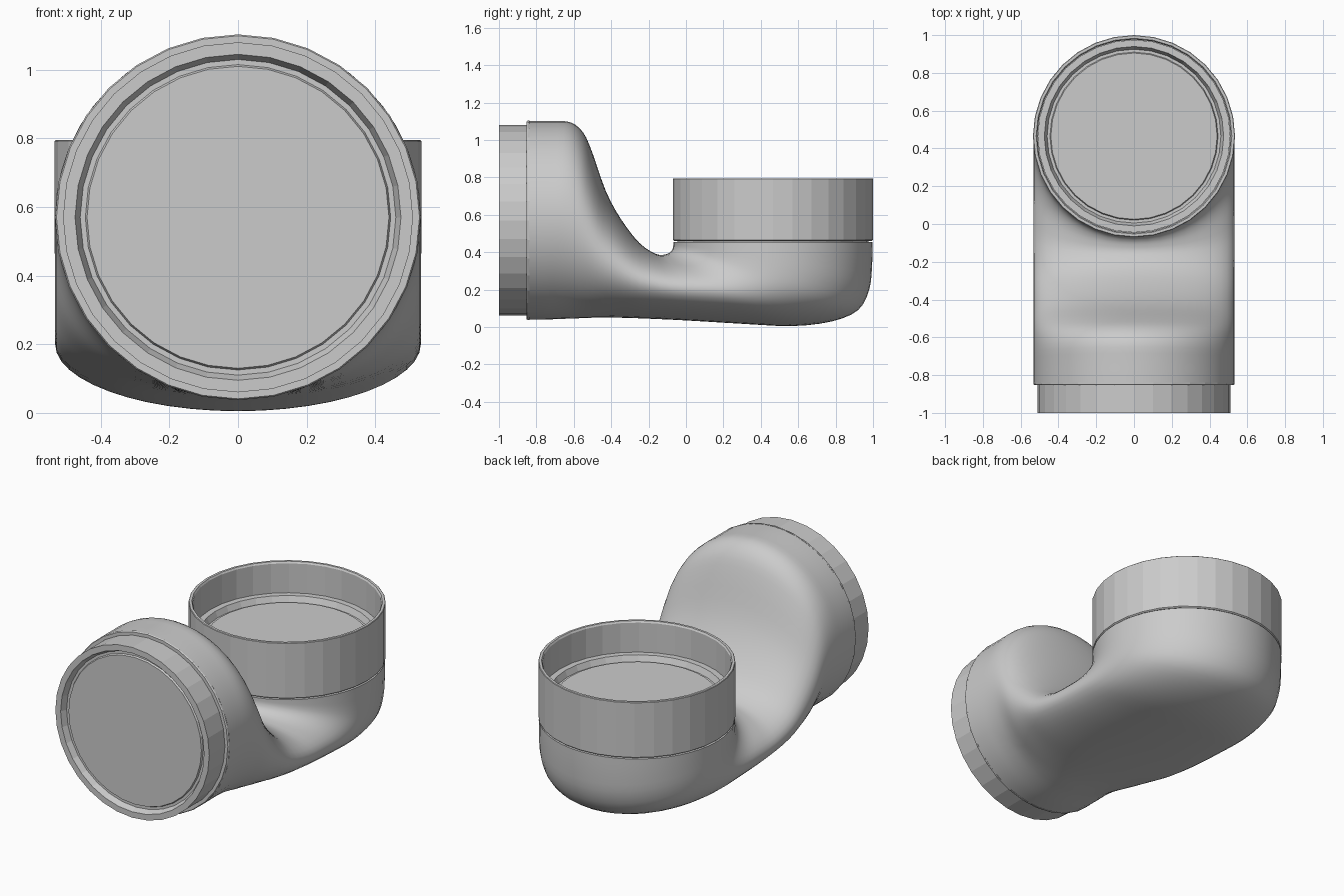
import bpy
import bmesh
import math
from mathutils import Vector, Matrix

cube = bpy.data.objects.get("Cube")
if cube:
    bpy.data.objects.remove(cube, do_unlink=True)

SIDES = 32
RADIUS = 0.533

grey = bpy.data.materials.new("plain grey")
grey.use_nodes = True
grey.diffuse_color = (0.6, 0.6, 0.6, 1)
grey.node_tree.nodes["Principled BSDF"].inputs["Base Color"].default_value = (0.6, 0.6, 0.6, 1)


def finish(name, bm, smooth_angle=None):
    bmesh.ops.recalc_face_normals(bm, faces=bm.faces)
    mesh = bpy.data.meshes.new(name)
    bm.to_mesh(mesh)
    bm.free()
    mesh.materials.append(grey)
    obj = bpy.data.objects.new(name, mesh)
    bpy.context.collection.objects.link(obj)
    if smooth_angle:
        bpy.ops.object.select_all(action='DESELECT')
        obj.select_set(True)
        bpy.context.view_layer.objects.active = obj
        bpy.ops.object.shade_smooth_by_angle(angle=math.radians(smooth_angle))
    return obj


def skin(bm, rings, closed=False):
    pairs = list(zip(rings, rings[1:]))
    if closed:
        pairs.append((rings[-1], rings[0]))
    for a, b in pairs:
        for i in range(len(a)):
            j = (i + 1) % len(a)
            bm.faces.new((a[i], a[j], b[j], b[i]))


def revolve(name, profile, matrix, closed=False):
    """Spin (radius, height) points about local z; open profiles get end caps."""
    bm = bmesh.new()
    rings = []
    for r, h in profile:
        rings.append([bm.verts.new(matrix @ Vector((r * math.cos(t), r * math.sin(t), h)))
                      for t in (2 * math.pi * i / SIDES for i in range(SIDES))])
    skin(bm, rings, closed)
    if not closed:
        bm.faces.new(rings[0])
        bm.faces.new(rings[-1])
    return finish(name, bm)


def catmull(p0, p1, p2, p3, t):
    return 0.5 * (2 * p1 + (p2 - p0) * t + (2 * p0 - 5 * p1 + 4 * p2 - p3) * t ** 2
                  + (3 * p1 - p0 - 3 * p2 + p3) * t ** 3)


# Bent body: each section spans an inner-bend point and an outer-bend point (y, z)
sections = [
    ((-0.84, 1.10), (-0.84, 0.04)), ((-0.72, 1.10), (-0.76, 0.04)),
    ((-0.62, 1.095), (-0.69, 0.042)), ((-0.55, 1.04), (-0.62, 0.045)),
    ((-0.50, 0.93), (-0.56, 0.047)), ((-0.43, 0.73), (-0.48, 0.05)),
    ((-0.35, 0.58), (-0.38, 0.05)), ((-0.25, 0.45), (-0.24, 0.046)),
    ((-0.16, 0.39), (0.00, 0.035)), ((-0.11, 0.388), (0.30, 0.017)),
    ((-0.085, 0.40), (0.57, 0.005)), ((-0.073, 0.415), (0.78, 0.03)),
    ((-0.069, 0.43), (0.92, 0.09)), ((-0.068, 0.44), (0.98, 0.20)),
    ((-0.068, 0.448), (0.995, 0.33)), ((-0.068, 0.455), (0.998, 0.455)),
]
inner = [Vector((0, *s[0])) for s in sections]
outer = [Vector((0, *s[1])) for s in sections]
STEPS, AROUND = 3, 48
body = bmesh.new()
rings = []
last = len(sections) - 1
for k in range(last * STEPS + 1):
    i = min(k // STEPS, last - 1)
    t = k / STEPS - i
    ids = [max(i - 1, 0), i, i + 1, min(i + 2, last)]
    top = catmull(*(inner[n] for n in ids), t)
    low = catmull(*(outer[n] for n in ids), t)
    centre, half = (top + low) / 2, (top - low) / 2
    rings.append([body.verts.new(centre + half * math.cos(a) + Vector((RADIUS * math.sin(a), 0, 0)))
                  for a in (2 * math.pi * n / AROUND for n in range(AROUND))])
skin(body, rings)
body.faces.new(rings[0])
body.faces.new(rings[-1])
finish("bent_body", body, 35)

# Collars with a recessed end plate, the same at both ends
front_end = Matrix.Translation((0, -0.85, 0.57)) @ Matrix.Rotation(math.pi / 2, 4, 'X')
top_end = Matrix.Translation((0, 0.465, 0.46))
collar = [(0.51, -0.03), (0.51, 0.15), (0.475, 0.15), (0.46, 0.115),
          (0.445, 0.115), (0.44, 0.125)]
revolve("front_collar", collar, front_end)
revolve("top_collar", collar, top_end)

# Thin chamfered lip closing the front of the body
lip = [(RADIUS, -0.012), (RADIUS, -0.004), (RADIUS - 0.004, 0.002), (0.505, 0.002)]
revolve("front_lip", lip, front_end)

# Open sleeve around the top collar
sleeve = [(RADIUS - 0.005, 0), (RADIUS + 0.002, 0.006), (RADIUS + 0.002, 0.332),
          (RADIUS - 0.001, 0.335), (0.518, 0.335), (0.512, 0.325), (0.512, 0)]
revolve("top_sleeve", sleeve, top_end, closed=True)
